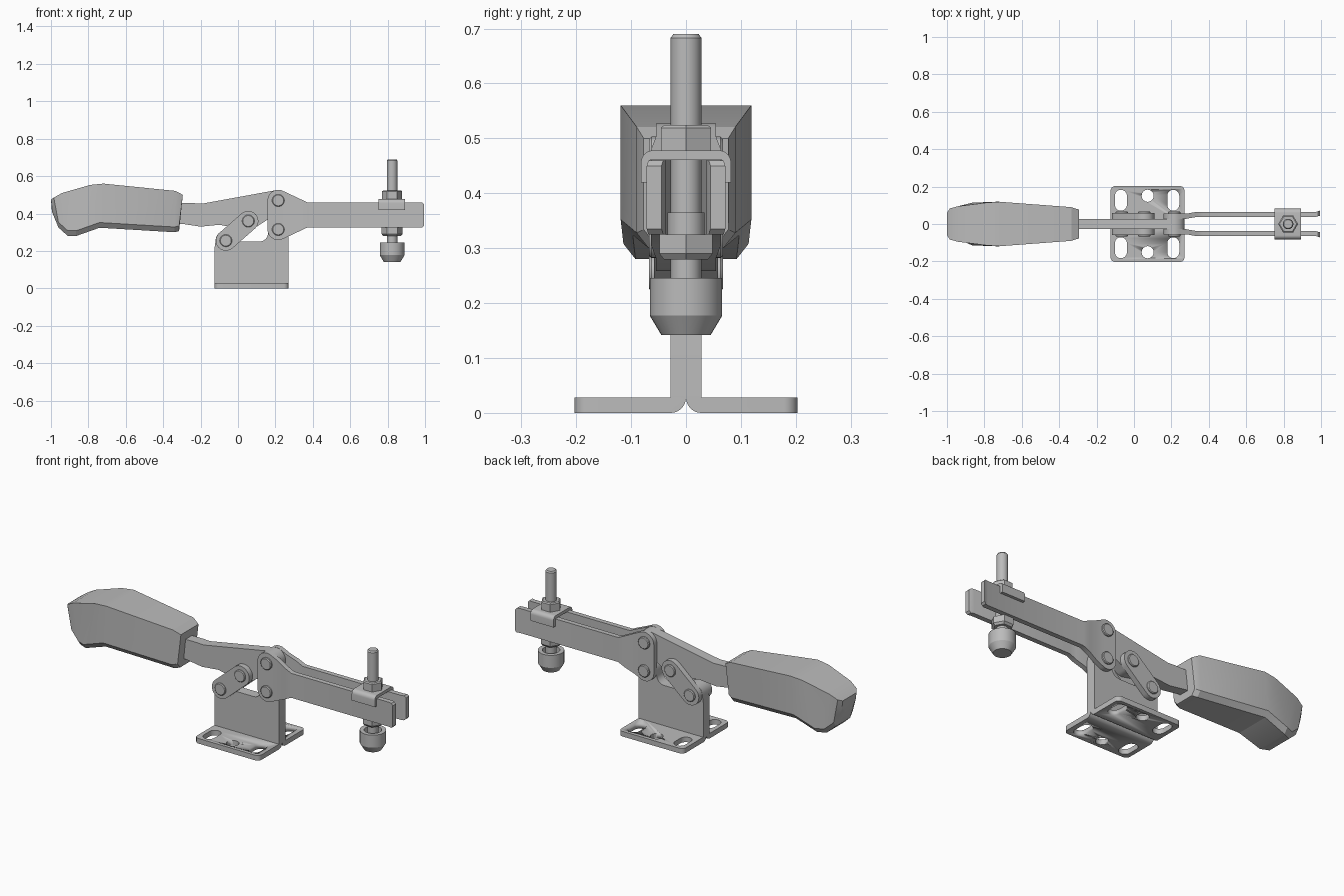
import bpy, bmesh
from math import cos, sin, pi, radians
from mathutils import Vector

cube = bpy.data.objects.get("Cube")
if cube:
    bpy.data.objects.remove(cube)

steel = bpy.data.materials.new("grey_steel")
steel.use_nodes = True
GREY = (0.5, 0.5, 0.5, 1)
steel.diffuse_color = GREY
steel.node_tree.nodes["Principled BSDF"].inputs["Base Color"].default_value = GREY


def finish(name, bm, angle=30):
    bmesh.ops.recalc_face_normals(bm, faces=bm.faces)
    mesh = bpy.data.meshes.new(name)
    bm.to_mesh(mesh)
    bm.free()
    mesh.shade_smooth()
    mesh.set_sharp_from_angle(angle=radians(angle))
    mesh.materials.append(steel)
    obj = bpy.data.objects.new(name, mesh)
    bpy.context.collection.objects.link(obj)
    return obj


def arc(cx, cy, r, start, end, n=12):
    steps = [radians(start + (end - start) * i / n) for i in range(n + 1)]
    return [(cx + r * cos(a), cy + r * sin(a)) for a in steps]


def capsule(p, q, r):
    d = Vector(q) - Vector(p)
    a = Vector((1, 0)).angle_signed(d) * -180 / pi
    return arc(*q, r, a - 90, a + 90) + arc(*p, r, a + 90, a + 270)


def prism(points, axis, low, high):
    """Extrude a 2D outline along the named axis."""
    place = {"x": lambda u, v, w: (w, u, v),
             "y": lambda u, v, w: (u, w, v),
             "z": lambda u, v, w: (u, v, w)}[axis]
    bm = bmesh.new()
    face = bm.faces.new([bm.verts.new(place(u, v, low)) for u, v in points])
    grown = bmesh.ops.extrude_face_region(bm, geom=[face])["geom"]
    bmesh.ops.translate(bm, vec=place(0, 0, high - low),
                        verts=[g for g in grown if isinstance(g, bmesh.types.BMVert)])
    return bm


def turned(name, profile, x, sides=32, spin=0):
    """Revolve an (r, z) profile about a vertical axis at x."""
    bm = bmesh.new()
    rings = [[bm.verts.new((x + r * cos(2 * pi * i / sides + spin),
                            r * sin(2 * pi * i / sides + spin), z))
              for i in range(sides)] for r, z in profile]
    for a, b in zip(rings, rings[1:]):
        for i in range(sides):
            j = (i + 1) % sides
            bm.faces.new((a[i], a[j], b[j], b[i]))
    bm.faces.new(rings[0])
    bm.faces.new(rings[-1])
    return finish(name, bm)


T = 0.028                       # sheet thickness
X0, X1 = -0.125, 0.27           # base length
LOW_PIN, LINK_PIN = (-0.065, 0.255), (0.055, 0.36)
ARM_LOW, ARM_TOP = (0.215, 0.315), (0.215, 0.47)
BOLT_X = 0.824

# Upright plate with two lugs and a curved notch
outline = [(X0, T), (X1, T)]
outline += arc(*ARM_LOW, 0.055, 0, 180)
outline += arc(0.115, 0.295, 0.045, 0, -90, 8)
outline += [(0.02, 0.25)] + arc(*LOW_PIN, 0.055, 0, 180)
outline += [(X0, 0.22)]
finish("upright_plate", prism(outline, "y", -T, T))

# Mirrored base flanges with bent root, rounded corners and holes
for side, label in ((1, "back"), (-1, "front")):
    section = arc(T, T, T, 180, 270, 8) + [(0.203, 0), (0.203, T)]
    bm = prism([(side * u, v) for u, v in section], "x", X0, X1)
    corners = [e for e in bm.edges
               if all(abs(v.co.y) > 0.2 for v in e.verts)
               and abs(e.verts[0].co.z - e.verts[1].co.z) > 0.01]
    bmesh.ops.bevel(bm, geom=corners, offset=0.025, segments=6,
                    profile=0.5, affect="EDGES")
    flange = finish("flange_" + label, bm)
    for x, y, half in ((-0.07, 0.127, 0.024), (0.21, 0.127, 0.024), (0.073, 0.151, 0.0005)):
        y *= side
        hole = capsule((x, y - half), (x, y + half), 0.032)
        cutter = finish("hole_cutter", prism(hole, "z", -0.05, 0.1))
        cutter.hide_render = True
        cutter.hide_set(True)
        cutter.display_type = "WIRE"
        mod = flange.modifiers.new("hole", "BOOLEAN")
        mod.object, mod.operation, mod.solver = cutter, "DIFFERENCE", "EXACT"
    # Bake the holes and drop the cutters
    bpy.context.view_layer.update()
    baked = bpy.data.meshes.new_from_object(
        flange.evaluated_get(bpy.context.evaluated_depsgraph_get()))
    cutters = [m.object for m in flange.modifiers]
    flange.modifiers.clear()
    flange.data = baked
    for c in cutters:
        bpy.data.objects.remove(c)

# Handle lever
outline = [(-0.4, 0.455), (-0.4, 0.345), (-0.3, 0.345), (-0.2, 0.33), (-0.1, 0.34)]
outline += arc(*LINK_PIN, 0.05, 250, 310, 6)
outline += arc(*ARM_TOP, 0.056, -60, 100, 16)
outline += [(-0.19, 0.453), (-0.23, 0.455)]
finish("handle_lever", prism(outline, "y", -T, T))

# Grip: lofted stations of (top x, top z, bottom x, bottom z, half width)
stations = [(-1.0, 0.475, -0.995, 0.41, 0.06), (-0.985, 0.485, -0.96, 0.325, 0.083),
            (-0.94, 0.51, -0.91, 0.28, 0.095), (-0.79, 0.553, -0.865, 0.28, 0.114),
            (-0.72, 0.56, -0.74, 0.324, 0.119), (-0.335, 0.521, -0.34, 0.3, 0.09),
            (-0.295, 0.5, -0.315, 0.306, 0.077)]
bm = bmesh.new()
rings = []
for xt, zt, xb, zb, w in stations:
    half = [(xt, w, zt), (xb, w, zb + 0.028), (xb, w - 0.022, zb)]
    ring = half + [(x, -y, z) for x, y, z in reversed(half)]
    rings.append([bm.verts.new(p) for p in ring])
for a, b in zip(rings, rings[1:]):
    for i in range(6):
        j = (i + 1) % 6
        bm.faces.new((a[i], a[j], b[j], b[i]))
bm.faces.new(rings[0])
bm.faces.new(rings[-1])
finish("grip", bm, 20)


def arm_shift(x):
    """Sideways bend of the arm plates along their length."""
    bend = min(max((x - 0.28) / 0.05, 0), 1) * 0.009
    return bend + max(x - 0.97, 0) * 0.3


# Arm plates and links, mirrored on both sides
arm_outline = arc(*ARM_TOP, 0.057, 180, 62) + [(0.37, 0.46), (0.985, 0.46)]
arm_outline += [(0.995, 0.45), (0.995, 0.335), (0.985, 0.325), (0.37, 0.325)]
arm_outline += arc(*ARM_LOW, 0.057, -62, -180)
for side, label in ((1, "back"), (-1, "front")):
    bm = prism(arm_outline, "y", T, 0.055)
    for x in (0.28, 0.33, 0.97):
        bmesh.ops.bisect_plane(bm, geom=bm.verts[:] + bm.edges[:] + bm.faces[:],
                               plane_co=(x, 0, 0), plane_no=(1, 0, 0))
    for v in bm.verts:
        v.co.y = side * (v.co.y + arm_shift(v.co.x))
    finish("arm_" + label, bm)
    ends = sorted((side * T, side * 0.058))
    finish("link_" + label, prism(capsule(LOW_PIN, LINK_PIN, 0.054), "y", *ends))

# Rivet pins
for name, pin in (("link_low", LOW_PIN), ("link_top", LINK_PIN),
                  ("arm_low", ARM_LOW), ("arm_top", ARM_TOP)):
    bm = prism(arc(*pin, 0.033, 0, 345, 23), "y", -0.067, 0.067)
    rims = [e for e in bm.edges if abs(e.verts[0].co.y - e.verts[1].co.y) < 0.001]
    bmesh.ops.bevel(bm, geom=rims, offset=0.004, segments=1, affect="EDGES")
    finish("pin_" + name, bm)

# Saddle over the arm plates, a folded channel
half = [(0.082, 0.42)] + arc(0.06, 0.456, 0.022, 0, 90, 6)
inner = [(0.066, 0.42), (0.066, 0.461)]
section = half + [(-u, v) for u, v in reversed(half)]
section += [(-u, v) for u, v in inner] + inner[::-1]
finish("saddle", prism(section, "x", 0.752, 0.893))

# Spindle, nuts and hollow-topped pressing foot
turned("spindle", [(T, 0.18), (T, 0.683), (0.023, 0.69)], BOLT_X)
turned("upper_nut", [(0.053, 0.478), (0.053, 0.519), (0.046, 0.524)], BOLT_X, 6)
turned("lower_nut", [(0.046, 0.279), (0.056, 0.29), (0.056, 0.325)], BOLT_X, 6)
turned("nut_collar", [(0.034, 0.32), (0.034, 0.365)], BOLT_X)
turned("pressing_foot", [(0.045, 0.142), (0.066, 0.177), (0.066, 0.246),
                         (0.044, 0.246), (0.044, 0.2)], BOLT_X)
